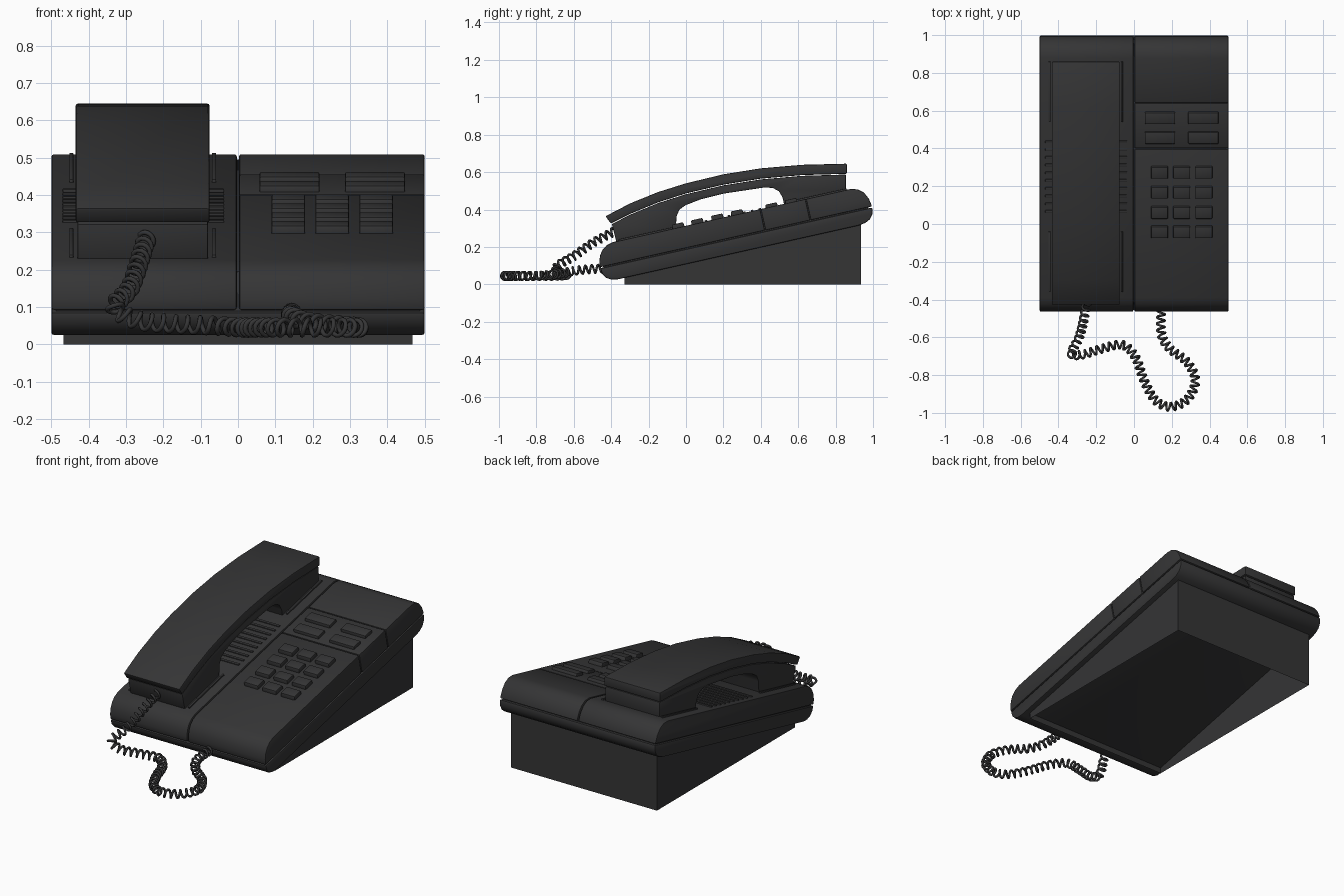
import bpy, bmesh, math
from mathutils import Vector, Matrix

if "Cube" in bpy.data.objects:
    bpy.data.objects.remove(bpy.data.objects["Cube"])

TILT = math.atan(0.2235)
C = math.cos(TILT)
# local frame lying on the sloped top face of the body
SLOPE = Matrix.Translation((0, 0, 0.313)) @ Matrix.Rotation(TILT, 4, 'X')

mat = bpy.data.materials.new("dark_plastic")
mat.diffuse_color = (0.035, 0.035, 0.036, 1)
mat.use_nodes = True
mat.node_tree.nodes["Principled BSDF"].inputs["Base Color"].default_value = mat.diffuse_color


def prism(name, profile, x0, x1, bevel=0.0, matrix=None, segs=2, open_faces=False):
    """Extrude a (y, z) profile along x, with bevelled hard edges."""
    bm = bmesh.new()
    a = [bm.verts.new((x0, y, z)) for y, z in profile]
    b = [bm.verts.new((x1, y, z)) for y, z in profile]
    n = len(a)
    bm.faces.new(a)
    bm.faces.new(b[::-1])
    for i in range(n):
        j = (i + 1) % n
        bm.faces.new((a[j], a[i], b[i], b[j]))
    bmesh.ops.recalc_face_normals(bm, faces=bm.faces)
    if bevel:
        hard = [e for e in bm.edges if e.calc_face_angle() > math.radians(40)]
        bmesh.ops.bevel(bm, geom=hard, offset=bevel, segments=segs, profile=0.5,
                        affect='EDGES', clamp_overlap=True)
    if open_faces:
        bmesh.ops.delete(bm, geom=[f for f in bm.faces if abs(f.normal.z) > 0.5],
                         context='FACES_ONLY')
    me = bpy.data.meshes.new(name)
    bm.to_mesh(me)
    bm.free()
    me.materials.append(mat)
    ob = bpy.data.objects.new(name, me)
    bpy.context.collection.objects.link(ob)
    if matrix is not None:
        ob.matrix_world = matrix
    return ob


def pad(name, x0, x1, y0, y1, h, bevel, taper=0.0):
    """Raised block on the sloped face, placed by its plan position."""
    s0, s1 = y0 / C, y1 / C
    return prism(name, [(s0, -0.01), (s1, -0.01), (s1 - taper, h), (s0 + taper, h)],
                 x0, x1, bevel, SLOPE)


# wedge base, open underneath
prism("base_wedge", [(-0.33, 0), (0.935, 0), (0.935, 0.325), (-0.33, 0.042)],
      -0.468, 0.468, open_faces=True)

# tilted body: lower tray, hidden core behind the seams, upper covers
prism("lower_tray", [(-0.497, -0.122), (0.994, -0.122), (0.987, -0.155), (0.968, -0.18),
                     (0.94, -0.194), (0.90, -0.2), (-0.42, -0.2), (-0.452, -0.194),
                     (-0.478, -0.178), (-0.493, -0.153)], -0.5, 0.5, 0.007, SLOPE)
prism("body_core", [(-0.482, -0.15), (-0.478, -0.09), (-0.43, -0.025), (-0.39, -0.012),
                    (0.89, -0.012), (0.955, -0.05), (0.98, -0.15)],
      -0.488, 0.488, 0, SLOPE)
FRONT = [(-0.498, -0.116), (-0.494, -0.085), (-0.482, -0.053), (-0.463, -0.027),
         (-0.436, -0.009), (-0.40, 0)]
BACK = [(0.90, 0), (0.938, -0.010), (0.967, -0.034), (0.985, -0.07), (0.994, -0.116)]


def cut(s):
    return [(s, 0), (s, -0.116)]


S1, S2 = 0.398 / C, 0.64 / C
prism("cradle_cover", FRONT + BACK, -0.5, -0.003, 0.007, SLOPE)
prism("keypad_cover", FRONT + cut(S1 - 0.002), 0.003, 0.5, 0.006, SLOPE)
prism("function_panel", cut(S1 + 0.002)[::-1] + cut(S2 - 0.002), 0.003, 0.5, 0.005, SLOPE)
prism("rear_cover", cut(S2 + 0.002)[::-1] + BACK, 0.003, 0.5, 0.006, SLOPE)

# number keys and function buttons
for r, y in enumerate((0.24, 0.135, 0.028, -0.075)):
    for c, x in enumerate((0.09, 0.207, 0.325)):
        pad(f"number_key_{r * 3 + c + 1}", x, x + 0.09, y, y + 0.068, 0.022, 0.005, 0.004)
for r, y in enumerate((0.425, 0.53)):
    for c, x in enumerate((0.058, 0.287)):
        pad(f"function_button_{r * 2 + c + 1}", x, x + 0.16, y, y + 0.066, 0.017, 0.004, 0.003)

# ribs across the cradle and side rails holding the handset
for i in range(10):
    y = 0.06 + i * 0.041
    pad(f"cradle_rib_{i + 1}", -0.47, -0.037, y, y + 0.013, 0.006, 0.002)
for side, x in (("left", -0.452), ("right", -0.07)):
    pad(f"front_rail_{side}", x, x + 0.011, -0.36, -0.04, 0.008, 0.002)
    pad(f"rear_rail_{side}", x, x + 0.011, 0.54, 0.86, 0.008, 0.002)

# handset: curved top shell and lower body with the grip opening
prism("handset_shell", [(-0.43, 0.364), (-0.30, 0.432), (-0.15, 0.493), (0, 0.540),
                        (0.2, 0.588), (0.4, 0.620), (0.62, 0.639), (0.86, 0.645),
                        (0.86, 0.591), (0.62, 0.584), (0.4, 0.565), (0.2, 0.533),
                        (0, 0.486), (-0.15, 0.438), (-0.30, 0.376), (-0.402, 0.325)],
      -0.435, -0.076, 0.006)
prism("handset_body", [(-0.396, 0.322), (-0.30, 0.372), (-0.15, 0.434), (0, 0.482),
                       (0.2, 0.529), (0.4, 0.561), (0.62, 0.580), (0.855, 0.587),
                       (0.855, 0.500), (0.525, 0.425), (0.516, 0.465), (0.497, 0.497),
                       (0.465, 0.515), (0.42, 0.518), (0.2, 0.485), (0.08, 0.455),
                       (0, 0.424), (-0.035, 0.400), (-0.05, 0.365), (-0.055, 0.297),
                       (-0.372, 0.226)],
      -0.430, -0.081, 0.004)

# coiled cord: a helix wound around a smooth path
PATH = [Vector(p) for p in (
    (-0.245, -0.38, 0.285), (-0.265, -0.50, 0.22), (-0.29, -0.60, 0.15),
    (-0.33, -0.685, 0.10), (-0.27, -0.69, 0.065), (-0.17, -0.66, 0.055),
    (-0.06, -0.64, 0.05), (0.01, -0.71, 0.045), (0.05, -0.82, 0.045),
    (0.11, -0.93, 0.045), (0.19, -0.968, 0.045), (0.28, -0.93, 0.045),
    (0.325, -0.83, 0.045), (0.28, -0.73, 0.05), (0.19, -0.66, 0.06),
    (0.145, -0.58, 0.075), (0.145, -0.44, 0.085))]
dense = []
for i in range(len(PATH) - 1):
    p0, p1, p2 = PATH[max(i - 1, 0)], PATH[i], PATH[i + 1]
    p3 = PATH[min(i + 2, len(PATH) - 1)]
    for k in range(60):
        t = k / 60
        dense.append(0.5 * (2 * p1 + (p2 - p0) * t + (2 * p0 - 5 * p1 + 4 * p2 - p3) * t * t
                            + (3 * p1 - p0 - 3 * p2 + p3) * t ** 3))
PITCH, RADIUS = 0.034, 0.021
coil, length = [], 0.0
for p, q in zip(dense, dense[1:]):
    tan = (q - p).normalized()
    side = tan.cross(Vector((0, 0, 1))).normalized()
    up = side.cross(tan)
    ang = 2 * math.pi * length / PITCH
    coil.append(p + RADIUS * (math.cos(ang) * side + math.sin(ang) * up))
    length += (q - p).length
cu = bpy.data.curves.new("coiled_cord", 'CURVE')
cu.dimensions = '3D'
cu.bevel_depth = 0.0065
cu.bevel_resolution = 1
cu.use_fill_caps = True
sp = cu.splines.new('POLY')
sp.points.add(len(coil) - 1)
for pt, co in zip(sp.points, coil):
    pt.co = (*co, 1)
cu.materials.append(mat)
bpy.context.collection.objects.link(bpy.data.objects.new("coiled_cord", cu))

# smooth shading with sharp edges kept
for ob in bpy.context.collection.objects:
    if ob.type == 'MESH':
        ob.select_set(True)
        bpy.context.view_layer.objects.active = ob
bpy.ops.object.shade_smooth_by_angle(angle=math.radians(35))
